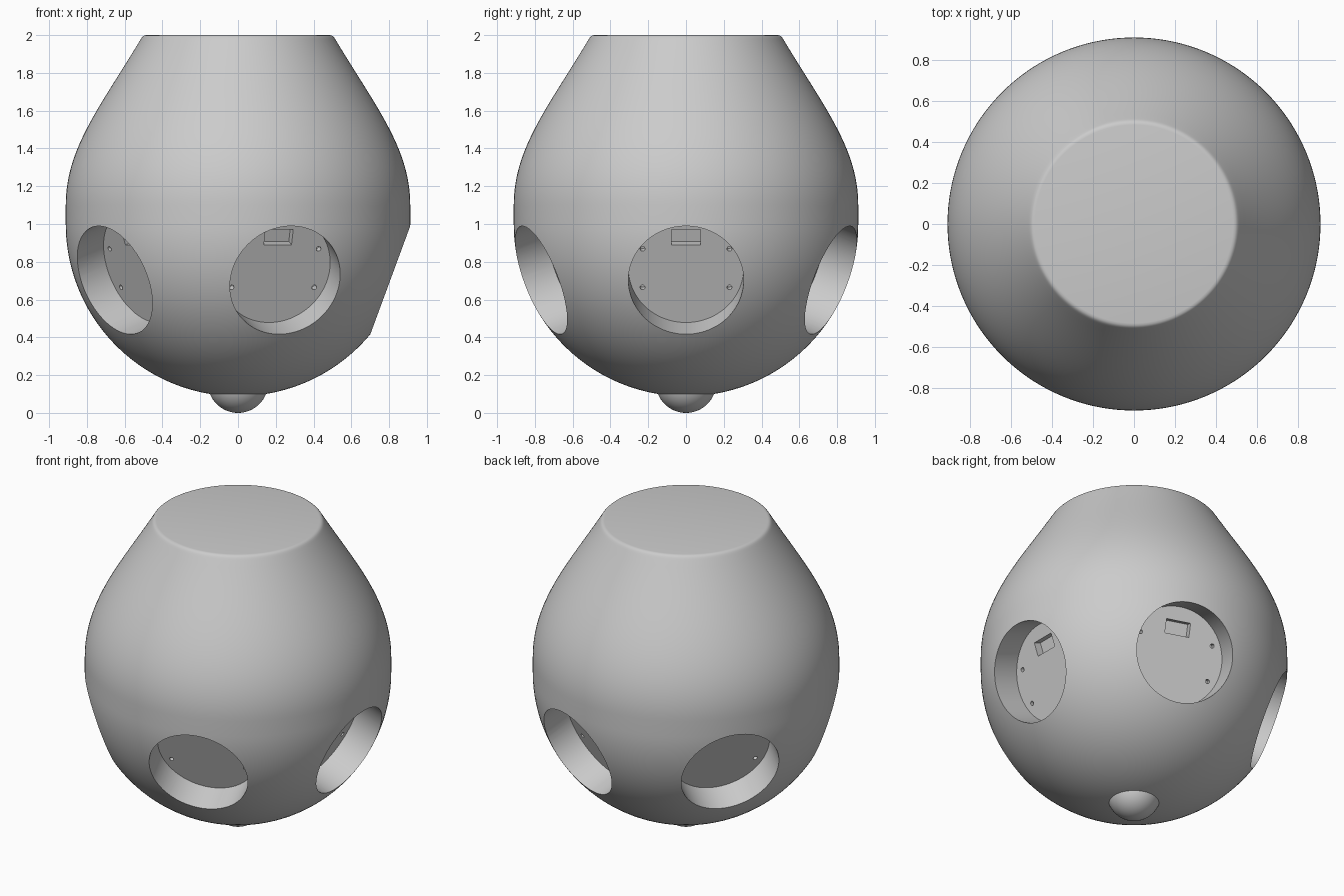
import bpy, bmesh
from math import pi, sin, cos, radians
from mathutils import Matrix, Vector
from mathutils.geometry import interpolate_bezier

if "Cube" in bpy.data.objects:
    bpy.data.objects.remove(bpy.data.objects["Cube"])

grey = bpy.data.materials.new("plain_grey")
grey.use_nodes = True
COLOUR = (0.6, 0.6, 0.6, 1)
grey.diffuse_color = COLOUR
grey.node_tree.nodes["Principled BSDF"].inputs["Base Color"].default_value = COLOUR

SEGMENTS = 144
POCKETS = 5
RADIUS = 0.912      # body radius at the waist
TILT = radians(20)  # pockets look slightly downwards


def make_object(name, bm):
    bmesh.ops.recalc_face_normals(bm, faces=bm.faces)
    mesh = bpy.data.meshes.new(name)
    bm.to_mesh(mesh)
    bm.free()
    mesh.materials.append(grey)
    obj = bpy.data.objects.new(name, mesh)
    bpy.context.collection.objects.link(obj)
    return obj


def lathe(name, profile):
    """Spin a (radius, height) profile that starts and ends on the axis."""
    bm = bmesh.new()
    verts = [bm.verts.new((r, 0, z)) for r, z in profile]
    edges = [bm.edges.new(pair) for pair in zip(verts, verts[1:])]
    bmesh.ops.spin(bm, geom=verts + edges, cent=(0, 0, 0), axis=(0, 0, 1),
                   angle=2 * pi, steps=SEGMENTS, use_merge=True)
    bmesh.ops.remove_doubles(bm, verts=bm.verts, dist=0.0005)
    return make_object(name, bm)


def pocket_frame(i):
    """Frame on a pocket floor: x across, y up the floor, z outwards."""
    out = Vector((cos(TILT), 0, -sin(TILT)))
    up = Vector((sin(TILT), 0, cos(TILT)))
    frame = Matrix((up.cross(out), up, out)).transposed().to_4x4()
    frame.translation = (0.635, 0, 0.765)
    return Matrix.Rotation(2 * pi * i / POCKETS, 4, "Z") @ frame


def add_cylinder(bm, frame, x, y, radius, low, high, sides):
    place = frame @ Matrix.Translation((x, y, (low + high) / 2))
    bmesh.ops.create_cone(bm, cap_ends=True, segments=sides, radius1=radius,
                          radius2=radius, depth=high - low, matrix=place)


def add_box(bm, frame, centre, size):
    place = frame @ Matrix.Translation(centre) @ Matrix.Diagonal((*size, 1))
    bmesh.ops.create_cube(bm, size=1, matrix=place)


def cut(target, name, add_shapes):
    """Carve the same shapes into every pocket position."""
    bm = bmesh.new()
    for i in range(POCKETS):
        add_shapes(bm, pocket_frame(i))
    cutter = make_object(name, bm)
    cutter.hide_render = True
    mod = target.modifiers.new(name, "BOOLEAN")
    mod.operation = "DIFFERENCE"
    mod.solver = "EXACT"
    mod.object = cutter
    bpy.context.view_layer.objects.active = target
    bpy.ops.object.modifier_apply(modifier=name)
    bpy.data.objects.remove(cutter)


# Body: round bowl below, tapering shoulder above, flat top
bowl = [(RADIUS * sin(a), 1 - RADIUS * cos(a))
        for a in (pi / 2 * k / 40 for k in range(41))]
shoulder = interpolate_bezier(Vector((RADIUS, 1.1)), Vector((RADIUS, 1.4)),
                              Vector((0.73, 1.62)), Vector((0.52, 1.97)), 32)
lip = interpolate_bezier(Vector((0.52, 1.97)), Vector((0.51, 1.985)),
                         Vector((0.505, 2)), Vector((0.485, 2)), 6)
body = lathe("body", bowl + [tuple(p) for p in shoulder]
             + [tuple(p) for p in lip[1:]] + [(0, 2)])


# Round pockets, screw holes and connector slots
def pocket(bm, frame):
    add_cylinder(bm, frame, 0, 0, 0.305, 0, 0.6, 96)


def screw_holes(bm, frame):
    for x in (-0.23, 0.23):
        for y in (-0.107, 0.11):
            add_cylinder(bm, frame, x, y, 0.013, -0.04, 0.02, 20)


def connector_slot(bm, frame):
    add_box(bm, frame, (0, 0.176, -0.015), (0.154, 0.086, 0.07))


cut(body, "pocket_cutter", pocket)
cut(body, "screw_hole_cutter", screw_holes)
cut(body, "slot_cutter", connector_slot)

# Small ball under the body
ball = lathe("bottom_ball", [(0.16 * sin(a), 0.16 - 0.16 * cos(a))
                             for a in (pi * k / 32 for k in range(33))])

# Smooth shading with crisp edges
for obj in (body, ball):
    bpy.ops.object.select_all(action="DESELECT")
    obj.select_set(True)
    bpy.context.view_layer.objects.active = obj
    bpy.ops.object.shade_smooth_by_angle(angle=radians(30))
